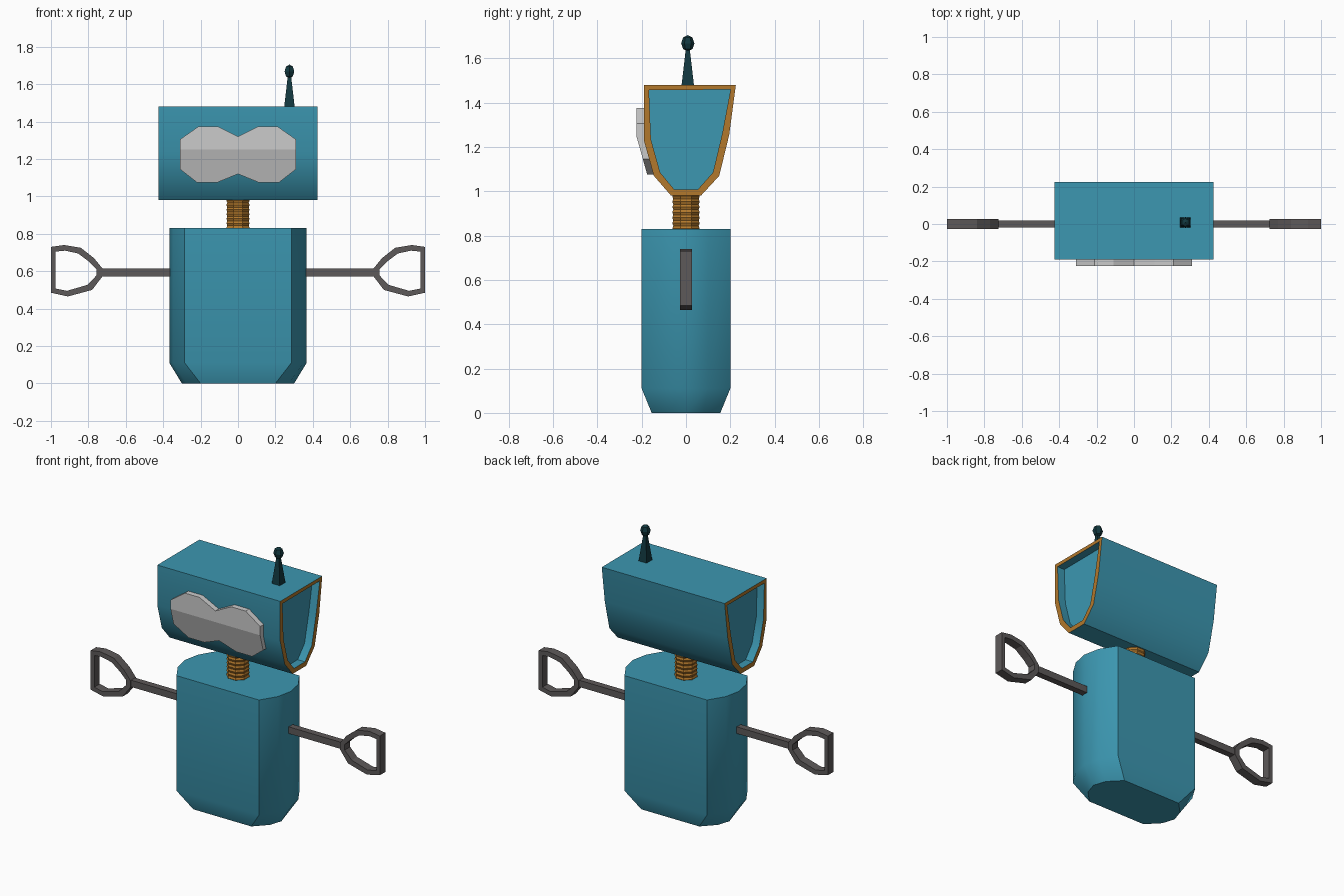
import bpy, bmesh, math
from mathutils import Matrix

if "Cube" in bpy.data.objects:
    bpy.data.objects.remove(bpy.data.objects["Cube"])


def material(name, rgb):
    m = bpy.data.materials.new(name)
    m.diffuse_color = (*rgb, 1)
    m.use_nodes = True
    m.node_tree.nodes["Principled BSDF"].inputs["Base Color"].default_value = m.diffuse_color
    return m


TEAL = material("teal", (0.045, 0.31, 0.44))
ORANGE = material("orange", (0.45, 0.19, 0.025))
DARK = material("dark_grey", (0.11, 0.10, 0.10))
DEEP = material("deep_teal", (0.006, 0.04, 0.05))


def finish(bm, name, mats=(), smooth=None):
    bmesh.ops.recalc_face_normals(bm, faces=bm.faces)
    me = bpy.data.meshes.new(name)
    bm.to_mesh(me)
    bm.free()
    ob = bpy.data.objects.new(name, me)
    bpy.context.collection.objects.link(ob)
    for m in mats:
        me.materials.append(m)
    if smooth:
        bpy.ops.object.select_all(action='DESELECT')
        ob.select_set(True)
        bpy.context.view_layer.objects.active = ob
        bpy.ops.object.shade_smooth_by_angle(angle=math.radians(smooth))
    return ob


def bridge(bm, a, b):
    n = len(a)
    for i in range(n):
        j = (i + 1) % n
        bm.faces.new((a[i], a[j], b[j], b[i]))


def loft(rings):
    """Closed solid through a list of equal-length point rings."""
    bm = bmesh.new()
    loops = [[bm.verts.new(p) for p in r] for r in rings]
    for a, b in zip(loops, loops[1:]):
        bridge(bm, a, b)
    bm.faces.new(loops[0])
    bm.faces.new(loops[-1])
    bmesh.ops.recalc_face_normals(bm, faces=bm.faces)
    return bm


# Body: flat front and back, bowed sides, tapered foot
def body_ring(hx, hy, bulge, z):
    ts = (-1, -0.5, 0, 0.5, 1)
    side = [(hx + bulge * (1 - t * t), hy * t, z) for t in ts]
    return side + [(-x, -y, z) for x, y, z in side]


finish(loft([body_ring(0.2, 0.155, 0.1, 0), body_ring(0.285, 0.2, 0.082, 0.11),
             body_ring(0.285, 0.2, 0.082, 0.83)]), "body", [TEAL], 40)

# Ribbed neck
rings = []
for k in range(15):
    r = 0.067 if k % 2 else 0.062
    rings.append([(r * math.cos(math.radians(45 * i + 22.5)),
                   r * math.sin(math.radians(45 * i + 22.5)),
                   0.82 + 0.17 * k / 14) for i in range(8)])
finish(loft(rings), "neck", [ORANGE])

# Head: extruded side profile, orange end rims around recessed panels
profile = [(-0.19, 1.48), (-0.19, 1.23), (-0.145, 1.07), (-0.067, 0.98),
           (0.067, 0.98), (0.15, 1.07), (0.195, 1.255), (0.225, 1.48)]
bm = loft([[(x, y, z) for y, z in profile] for x in (-0.425, 0.425)])
caps = [f for f in bm.faces if len(f.verts) == len(profile)]
rim = bmesh.ops.inset_individual(bm, faces=caps, thickness=0.032)["faces"]
for f in rim:
    f.material_index = 1
for f in caps:
    f.material_index = 0
bmesh.ops.inset_individual(bm, faces=caps, thickness=0.0, depth=-0.05)
finish(bm, "head", [TEAL, ORANGE], 40)

# Goggle plate, bent to follow the lower slope of the face
half = [(0, 1.32), (0.11, 1.375), (0.21, 1.375), (0.31, 1.305),
        (0.31, 1.145), (0.22, 1.075), (0.11, 1.075), (0, 1.12)]
outline = half + [(-x, z) for x, z in half[-2:0:-1]]
outline.insert(len(half) - 1 + 0, outline.pop(len(half) - 1))
bm = loft([[(x, y, z) for x, z in outline] for y in (-0.18, -0.224)])
bmesh.ops.bisect_plane(bm, geom=bm.verts[:] + bm.edges[:] + bm.faces[:],
                       plane_co=(0, 0, 1.25), plane_no=(0, 0, 1))
for v in bm.verts:
    v.co.y += max(0, 1.25 - v.co.z) * 0.28
finish(bm, "goggles")

# Arms and D-shaped hands, mirrored left and right
outer = [(1, 0.73), (0.93, 0.74), (0.84, 0.725), (0.77, 0.67), (0.725, 0.615),
         (0.725, 0.572), (0.78, 0.5), (0.91, 0.465), (1, 0.485)]
inner = [(0.975, 0.705), (0.925, 0.71), (0.855, 0.695), (0.795, 0.65), (0.757, 0.612),
         (0.757, 0.577), (0.805, 0.527), (0.915, 0.495), (0.975, 0.507)]
for s, side in ((-1, "left"), (1, "right")):
    bm = bmesh.new()
    bmesh.ops.create_cube(bm, size=1, matrix=Matrix.Translation((s * 0.535, 0, 0.594))
                          @ Matrix.Diagonal((0.39, 0.04, 0.042, 1)))
    finish(bm, side + "_arm", [DARK])
    bm = bmesh.new()
    loops = [[bm.verts.new((s * x, y, z)) for x, z in pts]
             for pts, y in ((outer, -0.027), (outer, 0.027), (inner, 0.027), (inner, -0.027))]
    for i in range(4):
        bridge(bm, loops[i], loops[(i + 1) % 4])
    finish(bm, side + "_hand", [DARK])

# Antenna: square spike with a faceted ball
finish(loft([[(0.275 + r * a, 0.008 + r * b, z) for a, b in ((1, 1), (-1, 1), (-1, -1), (1, -1))]
             for r, z in ((0.029, 1.47), (0.008, 1.65))]), "antenna_spike", [DEEP])
bm = bmesh.new()
bmesh.ops.create_uvsphere(bm, u_segments=6, v_segments=4, radius=1,
                          matrix=Matrix.Translation((0.275, 0.008, 1.668))
                          @ Matrix.Diagonal((0.03, 0.03, 0.037, 1)))
finish(bm, "antenna_ball", [DEEP])
